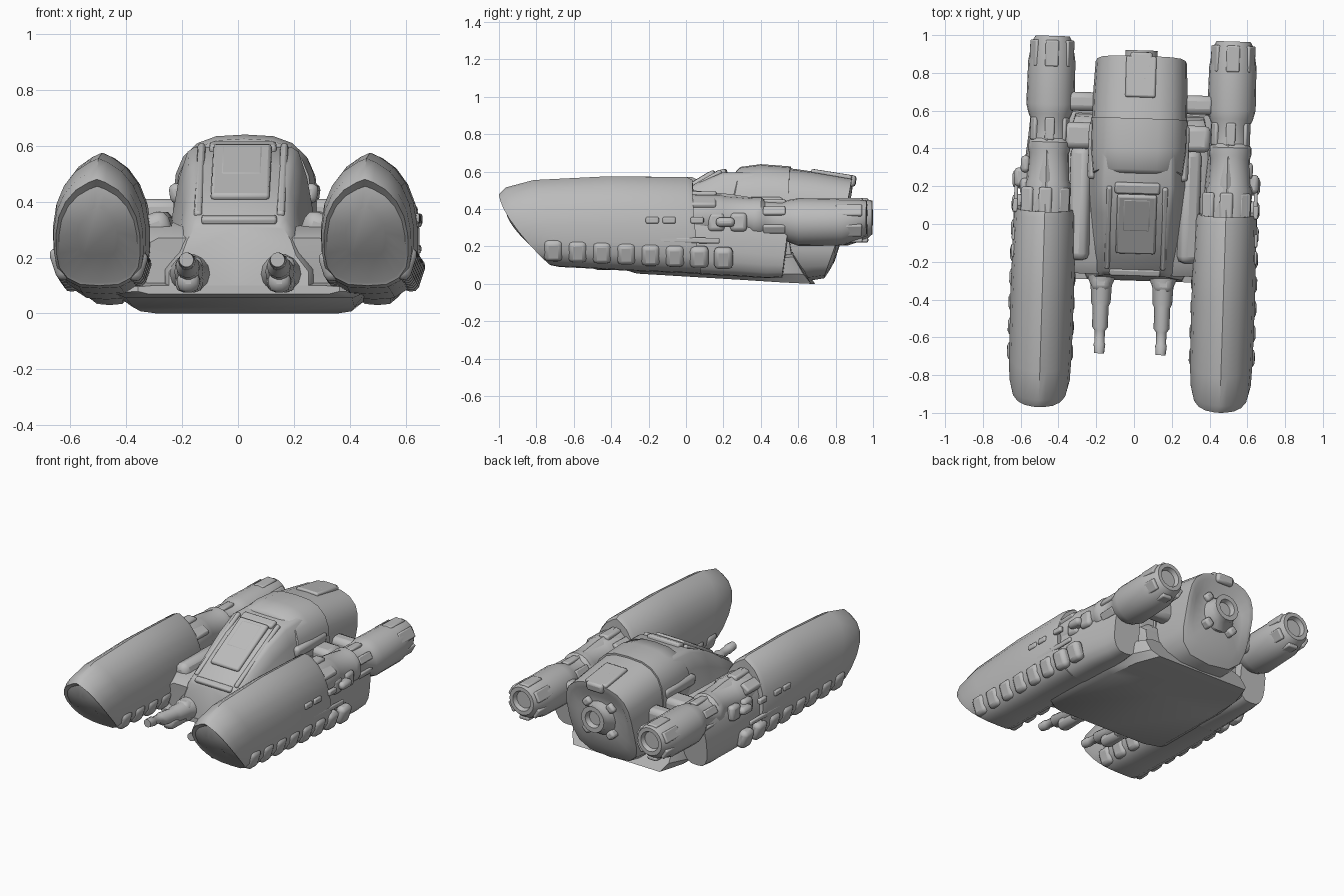
import bpy, math
from mathutils import Matrix, Vector

if "Cube" in bpy.data.objects:
    bpy.data.objects.remove(bpy.data.objects["Cube"])

grey = bpy.data.materials.new("hull grey")
grey.use_nodes = True
COL = (0.5, 0.5, 0.5, 1)
grey.diffuse_color = COL
grey.node_tree.nodes["Principled BSDF"].inputs["Base Color"].default_value = COL
YAW = Matrix.Rotation(math.radians(-1.8), 4, 'Z')
MID = .012  # hull centre line


def finish(ob, angle=40):
    ob.data.materials.append(grey)
    bpy.ops.object.select_all(action='DESELECT')
    ob.select_set(True)
    bpy.context.view_layer.objects.active = ob
    bpy.ops.object.shade_smooth_by_angle(angle=math.radians(angle))
    return ob


def loft(name, profile, sections, cx=MID, angle=40):
    """profile: closed loop of (u -1..1, v 0..1); sections: (y top, y bottom, half width, z bottom, z top)"""
    n = len(profile)
    verts = [(cx + u * w, yt + (yb - yt) * (1 - v) ** 1.45, zb + (zt - zb) * v)
             for yt, yb, w, zb, zt in sections for u, v in profile]
    faces = [(r * n + i, r * n + (i + 1) % n, (r + 1) * n + (i + 1) % n, (r + 1) * n + i)
             for r in range(len(sections) - 1) for i in range(n)]
    faces += [tuple(range(n))[::-1], tuple(range(len(verts) - n, len(verts)))]
    me = bpy.data.meshes.new(name)
    me.from_pydata(verts, [], faces)
    me.transform(YAW)
    ob = bpy.data.objects.new(name, me)
    bpy.context.collection.objects.link(ob)
    bpy.ops.object.select_all(action='DESELECT')
    ob.select_set(True)
    bpy.context.view_layer.objects.active = ob
    bpy.ops.object.mode_set(mode='EDIT')
    bpy.ops.mesh.select_all(action='SELECT')
    bpy.ops.mesh.normals_make_consistent(inside=False)
    bpy.ops.object.mode_set(mode='OBJECT')
    return finish(ob, angle)


def block(name, loc, size, pitch=0, roll=0, bevel=0.02):
    bpy.ops.mesh.primitive_cube_add(size=1)
    ob = bpy.context.object
    ob.name = name
    m = (YAW @ Matrix.Translation(loc) @ Matrix.Rotation(math.radians(pitch), 4, 'X')
         @ Matrix.Rotation(math.radians(roll), 4, 'Y') @ Matrix.Diagonal(Vector(size).to_4d()))
    ob.data.transform(m)
    b = ob.modifiers.new("soft edges", 'BEVEL')
    b.width, b.segments = bevel, 2
    return finish(ob, 50)


def mirrored(half):
    return half + [(-u, v) for u, v in reversed(half) if abs(u) > 0.001]


def oval(n):
    angles = [2 * math.pi * i / n for i in range(n)]
    return [(math.cos(a), 0.5 + 0.5 * math.sin(a)) for a in angles]


def tube(name, rings, cx, n=20, angle=40):
    """rings: (y, radius, centre z)"""
    return loft(name, oval(n), [(y, y, r, z - r, z + r) for y, r, z in rings], cx, angle)


shield = mirrored([(0, 1), (.2, .97), (.5, .9), (.75, .79), (.92, .65), (1, .48), (1, .3),
                   (.94, .17), (.75, .07), (.45, .01), (0, 0)])
dome = mirrored([(0, 1), (.4, .99), (.66, .95), (.86, .87), (.96, .77), (1, .63), (1, .45),
                 (.98, .28), (.88, .13), (.6, .03), (0, 0)])
wedge = mirrored([(0, 1), (.56, 1), (.64, .97), (.74, .8), (.82, .55), (1, .3), (1, 0), (0, 0)])
slab = mirrored([(0, 1), (.85, 1), (1, .85), (1, .3), (.9, 0), (0, 0)])

for side, s, cx in (("left", 1, .485), ("right", -1, -.474)):

    # Armoured nacelle with a slanted, hooded nose
    loft(side + "_nacelle", shield, [
        (-.945, -.81, .07, .2, .38), (-.955, -.715, .14, .11, .455), (-.985, -.71, .15, .1, .48),
        (-.95, -.66, .16, .09, .515), (-.8, -.55, .166, .085, .555), (-.4, -.3, .168, .07, .575),
        (.02, .06, .163, .055, .57), (.05, .1, .155, .05, .555), (.05, .1, .13, .05, .5),
        (.25, .3, .118, .04, .48), (.45, .45, .1, .03, .45), (.57, .53, .092, .035, .42)], cx)

    # Engine barrel with collars, then pod and dished exhaust
    tube(side + "_engine", [
        (0, .12, .36), (.2, .12, .36), (.22, .112, .36), (.36, .105, .355), (.38, .112, .35),
        (.42, .112, .35), (.44, .096, .345), (.53, .096, .34), (.57, .115, .335), (.62, .128, .33),
        (.85, .125, .33), (.95, .108, .345), (.982, .09, .355), (.982, .065, .355),
        (.955, .055, .355)], cx + .012)
    for i in range(6):
        a = math.radians(60 * i + 30)
        block(side + "_exhaust_flap", (cx + .012 + .106 * math.cos(a), .89, .34 + .106 * math.sin(a)),
              (.07, .14, .025), 0, 90 - math.degrees(a), .008)
        block(side + "_engine_rib", (cx + .012 + .096 * math.cos(a), .49, .342 + .096 * math.sin(a)),
              (.05, .12, .025), 0, 90 - math.degrees(a), .008)

    # Collar panels between shield and barrel
    for x in (-.09, 0, .09):
        block(side + "_collar_panel", (cx + x, .1, .47 - abs(x) * .5), (.07, .16, .05), 0, x * 350, .012)
    for y in (.18, .3):
        block(side + "_outer_panel", (cx + .11 * s, y, .33), (.05, .09, .1))
    block(side + "_outer_port", (cx + .125 * s, .23, .33), (.085, .1, .05))

    # Row of machinery blocks along both lower flanks
    for i in range(8):
        y = -.69 + .13 * i
        block(side + "_lower_block", (cx + .135 * s, y, .18 - .006 * i), (.065, .1, .12), 0, 18 * s, .025)
        if i < 4:
            block(side + "_inner_block", (cx - .135 * s, y, .17 - .006 * i), (.06, .1, .11), 0, -18 * s, .025)
    for y in (-.16, -.07, .08):
        block(side + "_flank_plate", (cx + .157 * s, y, .34), (.028, .07, .035), 0, 0, .008)
    block(side + "_flank_rail", (cx + .155 * s, -.25, .238), (.02, .9, .03), -1, 0, .008)

    # Forward cannon
    tube(side + "_cannon", [
        (-.2, .075, .14), (-.29, .072, .14), (-.33, .056, .145), (-.42, .052, .15), (-.44, .042, .155),
        (-.55, .042, .17), (-.57, .028, .178), (-.63, .026, .185), (-.64, .031, .187),
        (-.69, .026, .192), (-.69, .012, .192)], .163 * s, 14)
    block(side + "_cannon_mount", (.165 * s, -.3, .14), (.1, .12, .13), 0, 0, .03)
    block(side + "_cannon_shroud", (.163 * s, -.4, .115), (.08, .2, .08), 0, 0, .03)

    # Struts joining hull and nacelle
    block(side + "_rear_strut", (.31 * s, .64, .34), (.2, .1, .12), 0, 0, .03)
    block(side + "_mid_strut", (.3 * s, .46, .33), (.18, .14, .16), 0, 0, .03)
    block(side + "_shoulder", (.29 * s, .1, .31), (.11, .6, .1), 0, 20 * s, .035)

    # Canopy rails and hull flank trim
    block(side + "_canopy_rail", (MID + .148 * s, -.02, .472), (.028, .5, .035), 30, 0, .01)
    block(side + "_hull_trim", (MID + .24 * s, .38, .43), (.05, .3, .07), 0, 8 * s, .02)

# Lower body and flat belly with a broad cornered tail
loft("lower_body", slab, [(-.27, -.25, .34, .075, .27), (-.2, -.25, .38, .07, .31),
                          (.2, .2, .38, .04, .33), (.5, .5, .36, .02, .33), (.56, .6, .34, .02, .27)])
loft("belly_plate", slab, [(-.3, -.3, .36, .07, .1), (-.2, -.25, .45, .055, .12), (.3, .3, .44, .022, .12),
                           (.52, .52, .42, .008, .16), (.58, .68, .36, 0, .17)])

# Sloping front hull
loft("front_hull", wedge, [(-.275, -.3, .25, .08, .31), (-.25, -.27, .265, .075, .345),
                           (-.1, -.1, .28, .06, .44), (.05, .05, .295, .05, .53), (.2, .2, .31, .04, .595),
                           (.4, .4, .3, .03, .6)])
block("canopy_panel", (MID, .0, .505), (.21, .36, .03), 31, 0, .012)
block("canopy_window", (MID, .05, .54), (.15, .2, .025), 31, 0, .01)
block("canopy_brow", (MID, .19, .59), (.24, .06, .04), 18, 0, .012)
block("canopy_sill", (MID, -.255, .335), (.27, .04, .03), 20, 0, .01)

# Domed rear hull: forward shell, then stepped rear shell with open lip
loft("forward_shell", dome, [(.27, .12, .22, .05, .605), (.29, .14, .243, .045, .625),
                             (.4, .35, .257, .03, .64), (.56, .54, .258, .03, .628)])
loft("rear_shell", dome, [(.54, .54, .252, .02, .62), (.7, .65, .25, .015, .598),
                          (.89, .74, .242, .03, .565), (.885, .76, .215, .06, .53),
                          (.845, .79, .18, .11, .47), (.845, .82, .1, .2, .42)])
block("dorsal_plate", (MID, .78, .583), (.16, .22, .03), -9, 0, .01)
block("dorsal_step", (MID, .83, .56), (.12, .16, .06), -9, 0, .015)

# Central exhaust
tube("central_exhaust", [(.7, .11, .33), (.84, .11, .33), (.88, .085, .34), (.92, .085, .345),
                         (.92, .055, .345), (.89, .045, .345)], MID, 18)
for i in range(4):
    a = math.radians(90 * i + 45)
    block("exhaust_brace", (MID + .125 * math.cos(a), .82, .33 + .125 * math.sin(a)),
          (.06, .1, .05), 0, 90 - math.degrees(a), .015)
